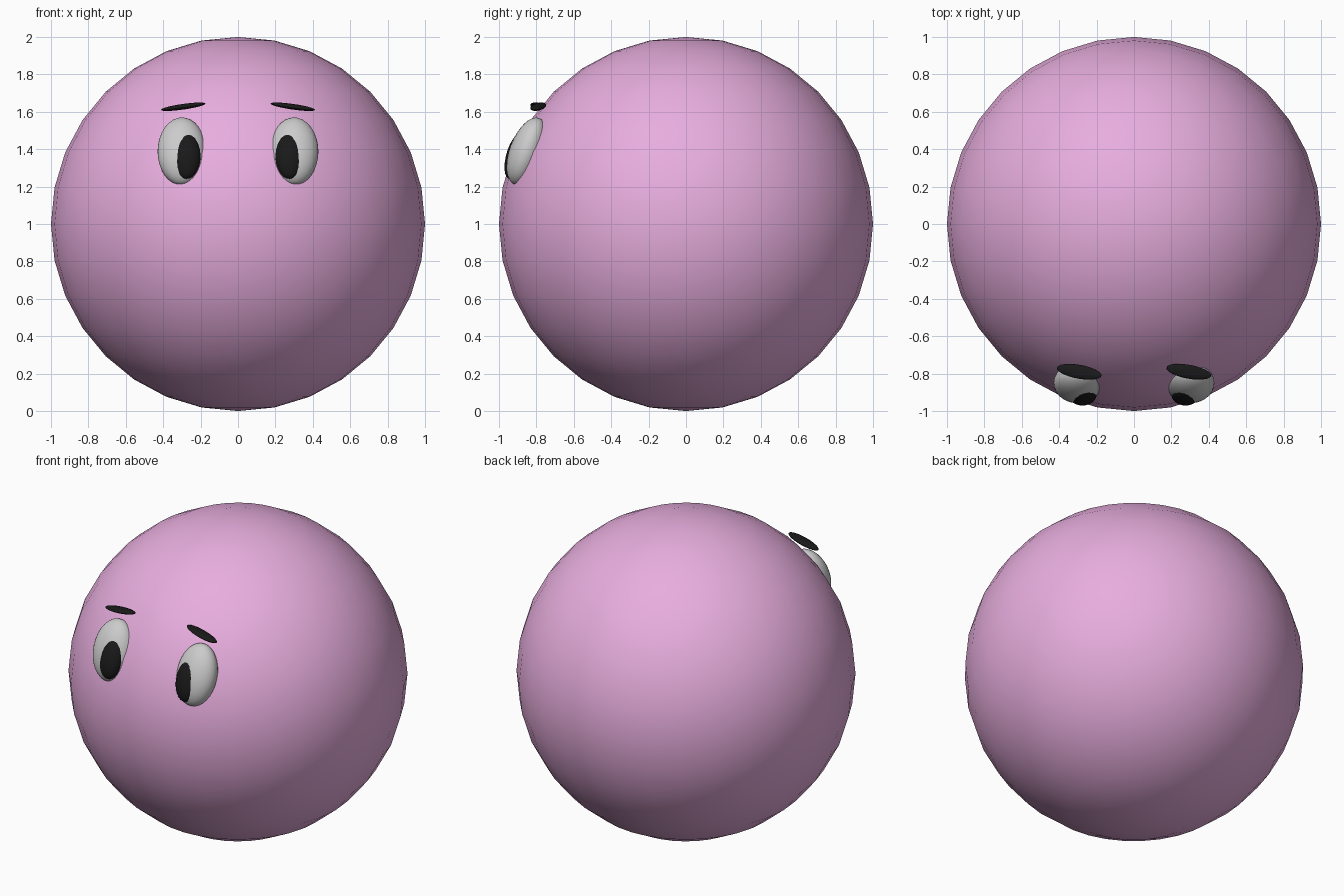
import bpy
from math import radians

if "Cube" in bpy.data.objects:
    bpy.data.objects.remove(bpy.data.objects["Cube"])


def material(name, rgb):
    m = bpy.data.materials.new(name)
    m.diffuse_color = (*rgb, 1)
    m.use_nodes = True
    m.node_tree.nodes["Principled BSDF"].inputs["Base Color"].default_value = m.diffuse_color
    return m


pink = material("pink", (0.8, 0.42, 0.73))
black = material("black", (0.01, 0.01, 0.01))


def ball(name, loc, radii, rot=(0, 0, 0), mat=None):
    bpy.ops.mesh.primitive_uv_sphere_add(segments=32, ring_count=16, radius=1, location=loc,
                                         rotation=[radians(a) for a in rot])
    o = bpy.context.object
    o.name = name
    o.scale = radii
    bpy.ops.object.shade_smooth()
    if mat:
        o.data.materials.append(mat)
    return o


# round body
ball("body", (0, 0, 1), (1, 1, 1), mat=pink)

# face: mirrored eyes and pupils, brows tilted down outwards
for s, side in ((-1, "left"), (1, "right")):
    ball(side + "_eye", (s * 0.3, -0.85, 1.388), (0.13, 0.092, 0.19), (-20, 0, 0))
    ball(side + "_pupil", (s * 0.275, -0.911, 1.365), (0.075, 0.05, 0.128), (-16, 0, 0), black)
    ball(side + "_brow", (s * 0.293, -0.79, 1.627), (0.122, 0.037, 0.015), (0, s * 8, -10), black)
